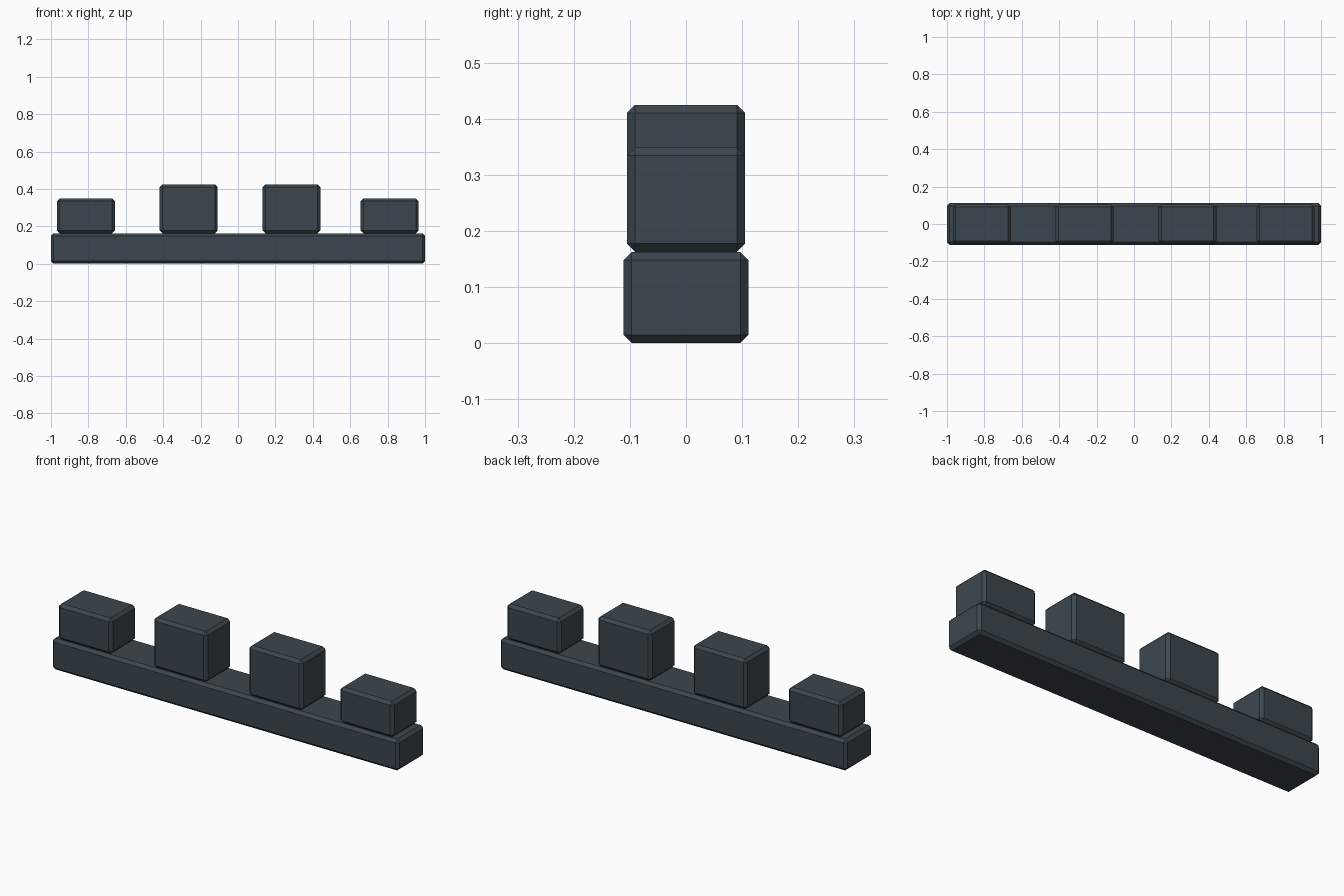
import bpy

if "Cube" in bpy.data.objects:
    bpy.data.objects.remove(bpy.data.objects["Cube"])

CHAMFER = 0.0148

stone = bpy.data.materials.new("dark_slate")
stone.diffuse_color = (0.045, 0.062, 0.077, 1.0)
stone.use_nodes = True
stone.node_tree.nodes["Principled BSDF"].inputs["Base Color"].default_value = stone.diffuse_color


def chamfered_box(name, x, width, depth, z0, z1):
    """Box with a single flat chamfer on every edge."""
    bpy.ops.mesh.primitive_cube_add(size=1, location=(x, 0, (z0 + z1) / 2))
    box = bpy.context.object
    box.name = name
    box.scale = (width, depth, z1 - z0)
    bpy.ops.object.transform_apply(location=False, rotation=False, scale=True)
    bevel = box.modifiers.new("chamfer", 'BEVEL')
    bevel.width = CHAMFER
    bevel.segments = 1
    bevel.limit_method = 'NONE'
    box.data.materials.append(stone)
    return box


# Long base course
BASE_TOP = 0.163
chamfered_box("wall_base", 0, 2.0, 0.223, 0, BASE_TOP)

# Battlement blocks: low at the ends, taller in the middle
blocks = [("left_end", -0.813, 0.349), ("left_middle", -0.264, 0.425),
          ("right_middle", 0.286, 0.425), ("right_end", 0.811, 0.349)]
for label, x, top in blocks:
    chamfered_box(label + "_block", x, 0.31, 0.211, BASE_TOP, top)
